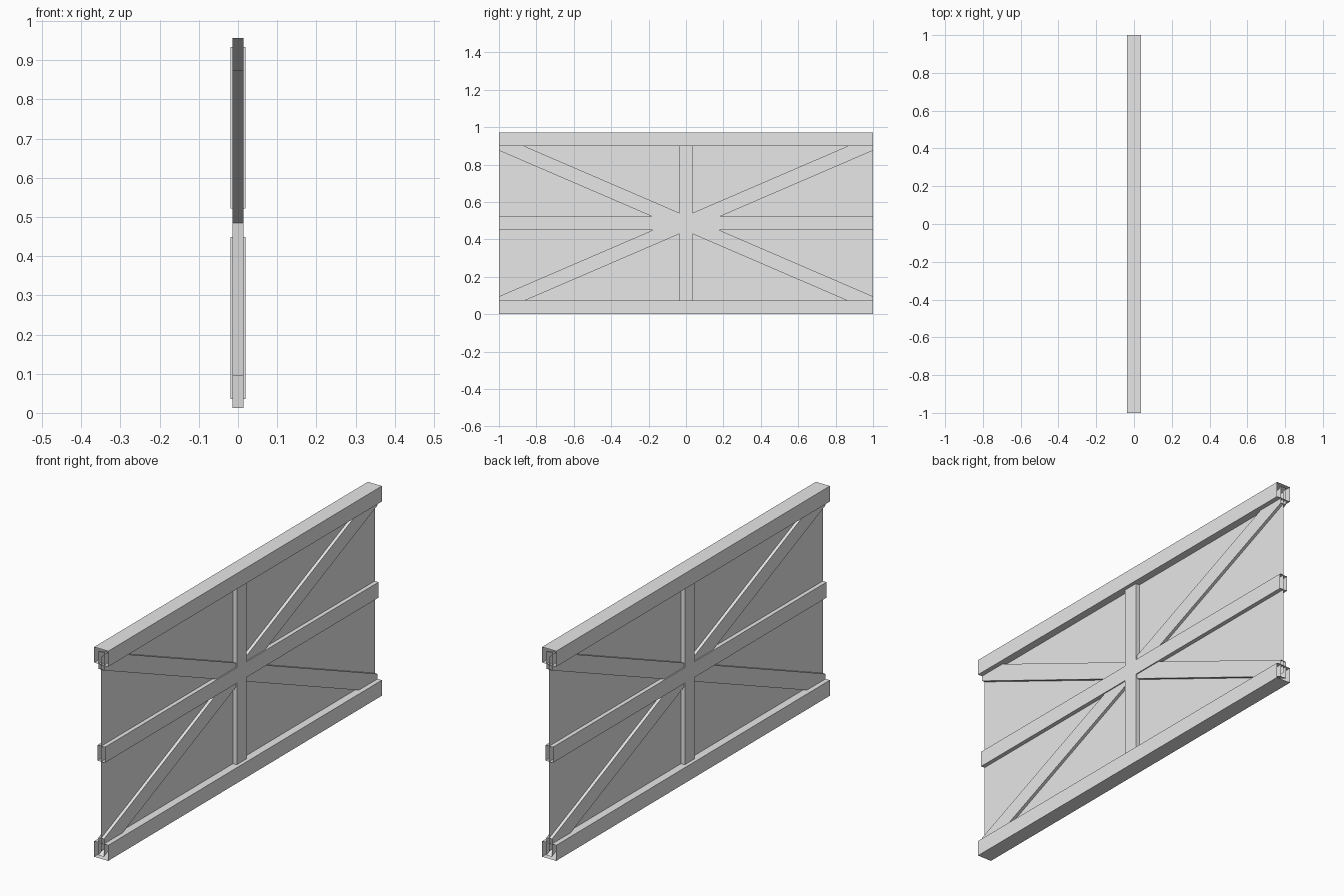
import bpy
import bmesh
from mathutils import Vector

cube = bpy.data.objects.get("Cube")
if cube:
    bpy.data.objects.remove(cube, do_unlink=True)

# One plain grey for everything
grey = bpy.data.materials.new("plain_grey")
grey.use_nodes = True
colour = (0.8, 0.8, 0.8, 1)
grey.diffuse_color = colour
grey.node_tree.nodes["Principled BSDF"].inputs["Base Color"].default_value = colour

HEIGHT = 0.97
MID = HEIGHT / 2
HALF = 0.036            # half the face width of rails and posts
RAIL_LOW, RAIL_HIGH = HALF, HEIGHT - HALF
THIN = 0.019            # half depth of middle rail and posts
BRACE_DEPTH = 0.014
BRACE_HALF = 0.041      # half height of a brace, cut upright at its ends
BRACE_RISE = 0.431

UP, ALONG = Vector((0, 0, 1)), Vector((0, 1, 0))


def add_object(name, bm):
    bmesh.ops.recalc_face_normals(bm, faces=bm.faces)
    mesh = bpy.data.meshes.new(name)
    bm.to_mesh(mesh)
    bm.free()
    mesh.materials.append(grey)
    obj = bpy.data.objects.new(name, mesh)
    bpy.context.collection.objects.link(obj)
    return obj


def hollow_bar(name, start, end, half_depth, side):
    """Four-sided bar with open ends; side is the half-width vector."""
    bm = bmesh.new()
    depth = Vector((half_depth, 0, 0))
    offsets = (depth + side, depth - side, -depth - side, -depth + side)
    a, b = ([bm.verts.new(Vector(p) + o) for o in offsets] for p in (start, end))
    for i in range(4):
        j = (i + 1) % 4
        bm.faces.new((a[i], a[j], b[j], b[i]))
    return add_object(name, bm)


# Lengthwise rails
for name, z, depth in (("bottom_rail", RAIL_LOW, HALF),
                       ("middle_rail", MID, THIN),
                       ("top_rail", RAIL_HIGH, HALF)):
    hollow_bar(name, (0, -1, z), (0, 1, z), depth, UP * HALF)

# Centre posts, stopping at the middle rail
hollow_bar("lower_post", (0, 0, RAIL_LOW), (0, 0, MID - HALF), THIN, ALONG * HALF)
hollow_bar("upper_post", (0, 0, MID + HALF), (0, 0, RAIL_HIGH), THIN, ALONG * HALF)

# Crossed diagonal braces
for name, rise in (("rising_brace", BRACE_RISE), ("falling_brace", -BRACE_RISE)):
    hollow_bar(name, (0, -1, MID - rise), (0, 1, MID + rise),
               BRACE_DEPTH, UP * BRACE_HALF)

# Thin sheet filling the frame
bm = bmesh.new()
bm.faces.new([bm.verts.new((0, y, z)) for y, z in (
    (-1, RAIL_LOW), (1, RAIL_LOW), (1, RAIL_HIGH), (-1, RAIL_HIGH))])
add_object("infill_panel", bm)
